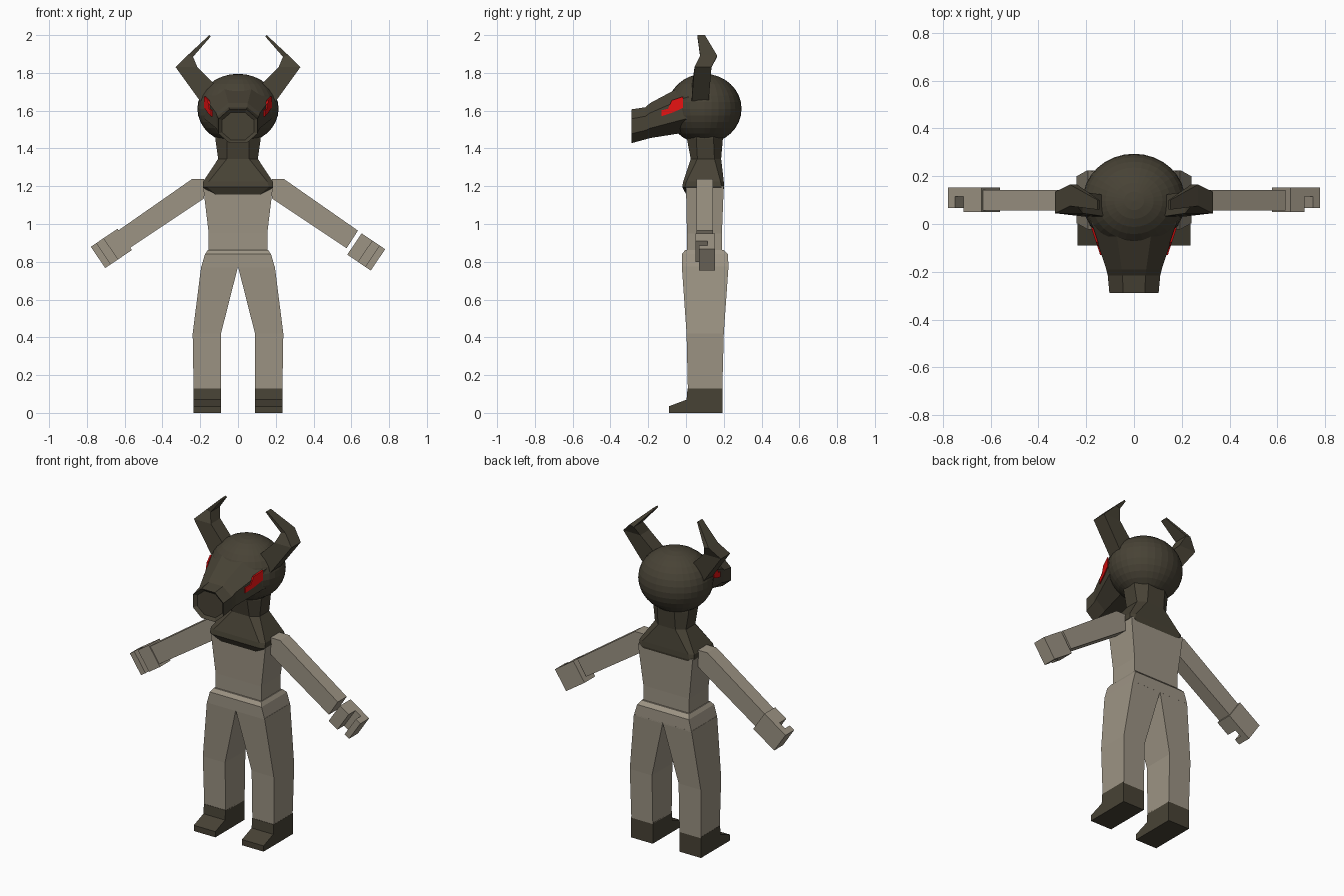
import bpy, bmesh, math
from mathutils import Vector

if "Cube" in bpy.data.objects:
    bpy.data.objects.remove(bpy.data.objects["Cube"])


def material(name, rgb):
    m = bpy.data.materials.new(name)
    m.diffuse_color = (*rgb, 1)
    m.use_nodes = True
    m.node_tree.nodes["Principled BSDF"].inputs["Base Color"].default_value = m.diffuse_color
    return m


TAN = material("warm grey", (0.335, 0.295, 0.23))
DARK = material("dark brown", (0.064, 0.055, 0.036))
RED = material("red", (0.8, 0.006, 0.006))


def finish(name, bm, mat):
    bmesh.ops.recalc_face_normals(bm, faces=bm.faces)
    me = bpy.data.meshes.new(name)
    bm.to_mesh(me)
    bm.free()
    me.materials.append(mat)
    ob = bpy.data.objects.new(name, me)
    bpy.context.collection.objects.link(ob)
    return ob


def loft(name, rings, mat):
    """Skin a list of equal-length point rings and cap both ends."""
    bm = bmesh.new()
    vs = [[bm.verts.new(p) for p in r] for r in rings]
    n = len(vs[0])
    for a, b in zip(vs, vs[1:]):
        for i in range(n):
            j = (i + 1) % n
            bm.faces.new((a[i], a[j], b[j], b[i]))
    bm.faces.new(vs[0])
    bm.faces.new(vs[-1])
    return finish(name, bm, mat)


def rect(a0, a1, b0, b1):
    return [(a0, b0), (a1, b0), (a1, b1), (a0, b1)]


def octagon(a0, a1, b0, b1, c=0.28):
    ca, cb = (a1 - a0) * c, (b1 - b0) * c
    return [(a0 + ca, b0), (a1 - ca, b0), (a1, b0 + cb), (a1, b1 - cb),
            (a1 - ca, b1), (a0 + ca, b1), (a0, b1 - cb), (a0, b0 + cb)]


def level(shape, z):
    return [(x, y, z) for x, y in shape]


def prism_y(name, pts, y0, y1, mat):
    """Extrude an x-z outline from y0 to y1."""
    return loft(name, [[(x, y, z) for x, z in pts] for y in (y0, y1)], mat)


# torso and waist band
loft("torso", [level(rect(-hx, hx, y0, y1), z) for hx, y0, y1, z in (
    (0.155, 0.005, 0.19, 0.84), (0.155, 0.005, 0.19, 0.95),
    (0.185, 0.0, 0.2, 1.2))], TAN)
loft("hips", [level(rect(-hx, hx, y0, y1), z) for hx, y0, y1, z in (
    (0.195, -0.022, 0.225, 0.77), (0.175, -0.022, 0.222, 0.84),
    (0.16, -0.005, 0.2, 0.862))], TAN)

# shoulder mantle and neck
loft("mantle", [level(octagon(-hx, hx, y0, y1, c), z) for hx, y0, y1, c, z in (
    (0.12, 0.01, 0.19, 0.1, 1.14), (0.186, -0.02, 0.202, 0.06, 1.195),
    (0.184, -0.015, 0.2, 0.08, 1.225), (0.105, 0.025, 0.186, 0.22, 1.345),
    (0.12, 0.005, 0.195, 0.26, 1.45), (0.12, 0.01, 0.19, 0.26, 1.52))], DARK)

# head
bm = bmesh.new()
bmesh.ops.create_uvsphere(bm, u_segments=32, v_segments=16, radius=1)
bmesh.ops.scale(bm, vec=(0.215, 0.197, 0.185), verts=bm.verts)
bmesh.ops.translate(bm, vec=(0, 0.097, 1.61), verts=bm.verts)
finish("head", bm, DARK)

# muzzle, with a shallow hollow at its front end
muzzle = [(0.1, 0.2, 1.48, 1.765), (0.0, 0.178, 1.485, 1.742),
          (-0.19, 0.116, 1.455, 1.64), (-0.215, 0.11, 1.448, 1.618),
          (-0.288, 0.103, 1.428, 1.607), (-0.272, 0.085, 1.445, 1.59)]
loft("muzzle", [[(x, y, z) for x, z in octagon(-h, h, a, b)]
                for y, h, a, b in muzzle], DARK)

EYE = [(-0.13, 1.57), (-0.07, 1.59), (-0.015, 1.615), (-0.015, 1.675),
       (-0.075, 1.655), (-0.095, 1.61), (-0.13, 1.602)]
HORN = [((0.11, 1.725), (0.20, 1.65), 0.03, 0.12),
        ((0.215, 1.83), (0.33, 1.83), 0.045, 0.135),
        ((0.238, 1.885), (0.268, 1.892), 0.075, 0.165),
        ((0.145, 1.992), (0.152, 2.0), 0.06, 0.1)]
LEG = [(0.09, 0.235, 0.01, 0.192, 0.12), (0.09, 0.24, 0.003, 0.2, 0.42),
       (0.0, 0.195, -0.022, 0.225, 0.775)]
FOOT = [(-0.09, 0), (0.192, 0), (0.192, 0.128), (0.008, 0.128),
        (0.003, 0.07), (-0.09, 0.035)]

for side, s in (("left", -1), ("right", 1)):
    # painted eye lying on the tapered muzzle wall
    def wall(y, out):
        return s * (0.178 + 0.326 * y + out)
    loft(side + "_eye", [[(wall(y, o), y, z) for y, z in EYE]
                         for o in (-0.003, 0.006)], RED)

    # bent horn
    loft(side + "_horn", [[(s * p[0], y0, p[1]), (s * q[0], y0, q[1]),
                           (s * q[0], y1, q[1]), (s * p[0], y1, p[1])]
                          for p, q, y0, y1 in HORN], DARK)

    # leg and wedge-toed boot
    loft(side + "_leg", [level(rect(s * a, s * b, y0, y1), z)
                         for a, b, y0, y1, z in LEG], TAN)
    loft(side + "_boot", [[(s * x, y, z) for y, z in FOOT]
                          for x in (0.09, 0.236)], DARK)

    # sloping arm
    prism_y(side + "_arm", [(s * x, z) for x, z in (
        (0.18, 1.237), (0.245, 1.237), (0.635, 0.965), (0.575, 0.872),
        (0.18, 1.135))], 0.056, 0.143, TAN)

    # gripping hand: u runs along the arm, v across it
    u, v = Vector((0.83, -0.56)), Vector((-0.56, -0.83))
    corner = Vector((0.648, 0.968 if s < 0 else 0.955))

    def hand_part(name, u0, u1, y0, y1):
        pts = [corner + u * a + v * b for a, b in rect(u0, u1, 0, 0.136)]
        prism_y(side + name, [(s * p.x, p.y) for p in pts], y0, y1, TAN)
    start = -0.012 if s < 0 else 0.008
    hand_part("_palm", start, 0.158, 0.115, 0.153)
    hand_part("_thumb", start, 0.078, 0.05, 0.115)
    hand_part("_fingers", 0.122, 0.158, 0.068, 0.115)
